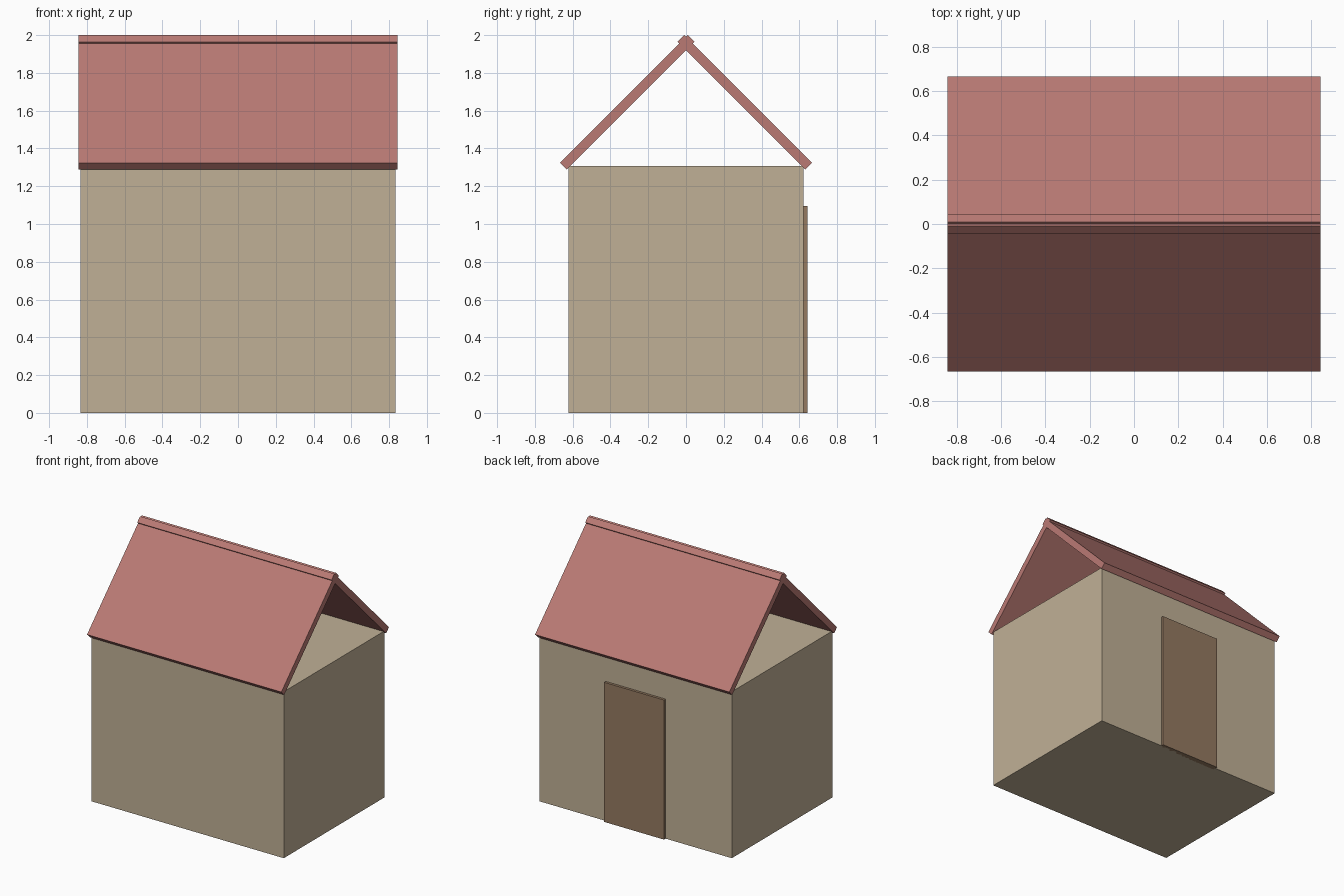
import bpy
from math import radians, sqrt

if "Cube" in bpy.data.objects:
    bpy.data.objects.remove(bpy.data.objects["Cube"])


def material(name, color):
    m = bpy.data.materials.new(name)
    m.diffuse_color = (*color, 1)
    m.use_nodes = True
    m.node_tree.nodes["Principled BSDF"].inputs["Base Color"].default_value = m.diffuse_color
    return m


def box(name, center, size, mat, tilt=0):
    bpy.ops.mesh.primitive_cube_add(size=1, location=center)
    ob = bpy.context.object
    ob.name = name
    ob.scale = size
    bpy.ops.object.transform_apply(location=False, rotation=False, scale=True)
    ob.rotation_euler.x = tilt
    ob.data.materials.append(mat)
    return ob


wall_mat = material("wall_tan", (0.53, 0.435, 0.305))
roof_mat = material("roof_red", (0.49, 0.195, 0.175))
door_mat = material("door_brown", (0.30, 0.195, 0.12))

# Solid house body
wall_height = 1.306
box("walls", (0, 0, wall_height / 2), (1.667, 1.246, wall_height), wall_mat)

# Door on the back wall, slightly proud of it
box("door", (0, 0.622, 1.095 / 2), (0.52, 0.042, 1.095), door_mat)

# Two 45 degree roof slabs that cross at the ridge
for name, side in (("roof_front", -1), ("roof_back", 1)):
    box(name, (0, side * 0.311, 1.644), (1.687, 0.677 * sqrt(2), 0.05),
        roof_mat, tilt=-side * radians(45))
